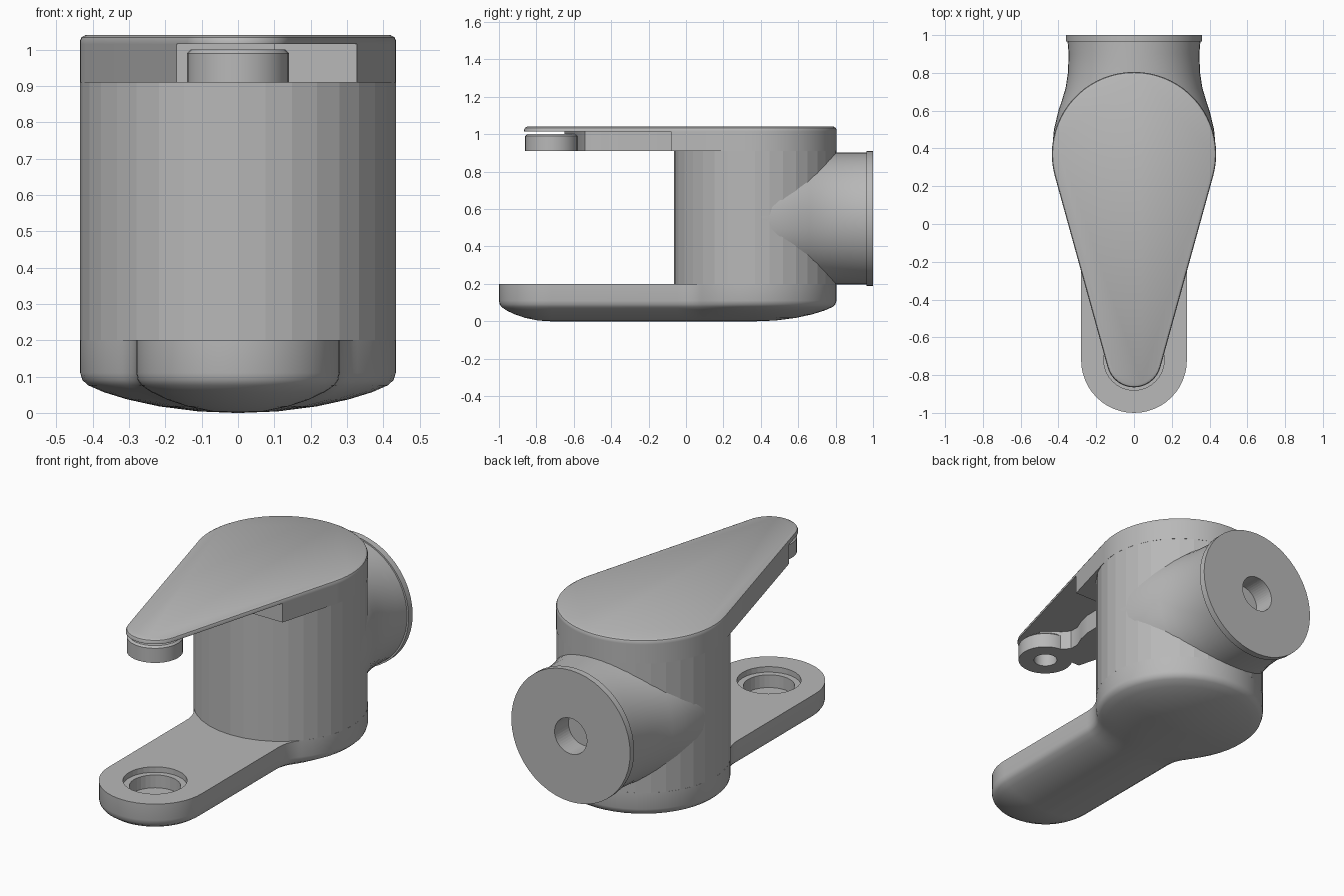
import bpy, bmesh
from math import sin, cos, pi, asin, sqrt, atan2, radians, copysign

cube = bpy.data.objects.get("Cube")
if cube:
    bpy.data.objects.remove(cube, do_unlink=True)

grey = bpy.data.materials.new("plain_grey")
grey.use_nodes = True
grey.diffuse_color = (0.48, 0.48, 0.48, 1)
bsdf = next(n for n in grey.node_tree.nodes if n.type == "BSDF_PRINCIPLED")
bsdf.inputs["Base Color"].default_value = grey.diffuse_color

# Main dimensions
HEAD_Y, HEAD_R = 0.37, 0.435
TIP_Y, TIP_R, LEVER_R = -0.72, 0.145, 0.28
BODY_LOW, BODY_TOP, PLATE_LOW, TOP = 0.2, 0.91, 1.015, 1.04
CUT_Y = -0.08
NECK_Z = 0.55


def arc(cy, r, a0, a1, n, cx=0.0):
    return [(cx + r * cos(a0 + (a1 - a0) * i / n),
             cy + r * sin(a0 + (a1 - a0) * i / n)) for i in range(n + 1)]


def circle(cy, r, n=32):
    return arc(cy, r, 0, 2 * pi, n)[:-1]


def level(points, z):
    return [(x, y, z) for x, y in points]


def loft(name, rings, caps=True, smooth=True):
    """Skin a list of equal-length closed rings."""
    bm = bmesh.new()
    rows = [[bm.verts.new(p) for p in ring] for ring in rings]
    n = len(rows[0])
    for a, b in zip(rows, rows[1:]):
        for i in range(n):
            j = (i + 1) % n
            bm.faces.new((a[i], a[j], b[j], b[i]))
    if caps:
        bm.faces.new(rows[0])
        bm.faces.new(rows[-1])
    bmesh.ops.remove_doubles(bm, verts=bm.verts, dist=0.0002)
    bmesh.ops.recalc_face_normals(bm, faces=bm.faces)
    mesh = bpy.data.meshes.new(name)
    bm.to_mesh(mesh)
    bm.free()
    mesh.materials.append(grey)
    ob = bpy.data.objects.new(name, mesh)
    bpy.context.collection.objects.link(ob)
    if smooth:
        activate(ob)
        bpy.ops.object.shade_smooth_by_angle(angle=radians(30))
    return ob


def activate(ob):
    bpy.ops.object.select_all(action="DESELECT")
    ob.select_set(True)
    bpy.context.view_layer.objects.active = ob


def prism(name, points, z0, z1, smooth=True):
    return loft(name, [level(points, z0), level(points, z1)], smooth=smooth)


def cut(ob, cutter):
    mod = ob.modifiers.new("recess", "BOOLEAN")
    mod.operation, mod.solver, mod.object = "DIFFERENCE", "EXACT", cutter
    activate(ob)
    bpy.ops.object.modifier_apply(modifier=mod.name)
    bpy.data.objects.remove(cutter, do_unlink=True)


# Base: round head filleted into a straight lever, domed underneath
fillet = 0.2
drop = sqrt((HEAD_R + fillet) ** 2 - (LEVER_R + fillet) ** 2)
swing = atan2(drop, LEVER_R + fillet)
half = arc(TIP_Y, LEVER_R, -pi / 2, 0, 12)
half += arc(HEAD_Y - drop, fillet, pi, pi - swing, 8, LEVER_R + fillet)
half += arc(HEAD_Y, HEAD_R, -swing, pi / 2, 18)[1:]
outline = half + [(-x, y) for x, y in half[-2:0:-1]]


def toward_spine(t, z):
    ring = []
    for x, y in outline:
        spine = min(max(y, TIP_Y), HEAD_Y)
        ring.append((x * t, spine + (y - spine) * t, z))
    return ring


dome = [(1, BODY_LOW), (1, 0.11), (0.985, 0.09), (0.95, 0.076), (0.85, 0.057),
        (0.7, 0.037), (0.5, 0.018), (0.25, 0.004), (0.02, 0)]
base = loft("base_lever", [toward_spine(t, z) for t, z in dome])
cut(base, prism("cutter_rim", circle(TIP_Y, 0.16), 0.17, 0.3, False))
cut(base, prism("cutter_well", circle(TIP_Y, 0.128), 0.1, 0.3, False))

# Body cylinder with visible facets
prism("body", circle(HEAD_Y, HEAD_R, 36), BODY_LOW, BODY_TOP, False)


# Rear neck flaring into the body
def neck_ring(y, w, h, e=2.0, n=48):
    ring = []
    for i in range(n):
        c, s = cos(2 * pi * i / n), sin(2 * pi * i / n)
        ring.append((w * copysign(abs(c) ** (2 / e), c), y,
                     NECK_Z + h * copysign(abs(s) ** (2 / e), s)))
    return ring


flare = [(0.4, 0.433, 2.3), (0.5, 0.424, 2.3), (0.6, 0.4, 2.25), (0.66, 0.38, 2.2),
         (0.72, 0.362, 2.15), (0.8, 0.35, 2.05), (0.9, 0.346, 2), (0.97, 0.352, 2)]
loft("rear_neck", [neck_ring(y, w, 0.353, e) for y, w, e in flare])

# Flange disc with a blind bore
flange = [(0.965, 0.34), (0.965, 0.361), (1, 0.361), (1, 0.098), (0.975, 0.098)]
loft("rear_flange", [neck_ring(y, r, r) for y, r in flange])
flange_ob = bpy.data.objects["rear_flange"]
neck_ob = bpy.data.objects["rear_neck"]
bore = loft("cutter_bore", [neck_ring(y, 0.098, 0.098) for y in (0.88, 1.1)], smooth=False)
cut(neck_ob, bore)
bore = loft("cutter_bore", [neck_ring(y, 0.098, 0.098) for y in (0.88, 1.1)], smooth=False)
cut(flange_ob, bore)


# Top plate: tapered teardrop with a rounded upper rim
def teardrop(inset):
    a = asin((HEAD_R - TIP_R) / (HEAD_Y - TIP_Y))
    return (arc(HEAD_Y, HEAD_R - inset, -a, pi + a, 40)
            + arc(TIP_Y, TIP_R - inset, pi + a, 2 * pi - a, 16))


rim = [(0, PLATE_LOW), (0, TOP - 0.015), (0.004, TOP - 0.006), (0.015, TOP)]
loft("top_plate", [level(teardrop(o), z) for o, z in rim])

# Solid cap under the wide end of the plate
slope = asin((HEAD_R - TIP_R) / (HEAD_Y - TIP_Y))


def edge_x(y):
    """Half width of the tapered plate along its straight sides."""
    return (HEAD_R - (HEAD_Y - y) * sin(slope)) / cos(slope)


cap = arc(HEAD_Y, HEAD_R, -slope, pi + slope, 40)
cap += [(-edge_x(CUT_Y), CUT_Y), (edge_x(CUT_Y), CUT_Y)]
prism("cap", cap, BODY_TOP, PLATE_LOW)

# Wavy arm along one side, carrying the tip boss
arm = [(-edge_x(CUT_Y), CUT_Y), (-edge_x(-0.65), -0.65), (0.1, -0.65), (0.055, -0.61),
       (0.01, -0.58), (-0.025, -0.54), (-0.025, -0.49), (0, -0.43), (0.015, -0.36),
       (0.02, CUT_Y)]
prism("side_arm", arm, BODY_TOP, PLATE_LOW)

boss = [(0.06, BODY_TOP), (0.14, BODY_TOP), (0.14, 0.99), (0.13, 1.0),
        (0.06, 1.0), (0.06, BODY_TOP)]
loft("tip_boss", [level(circle(TIP_Y, r), z) for r, z in boss], caps=False)
